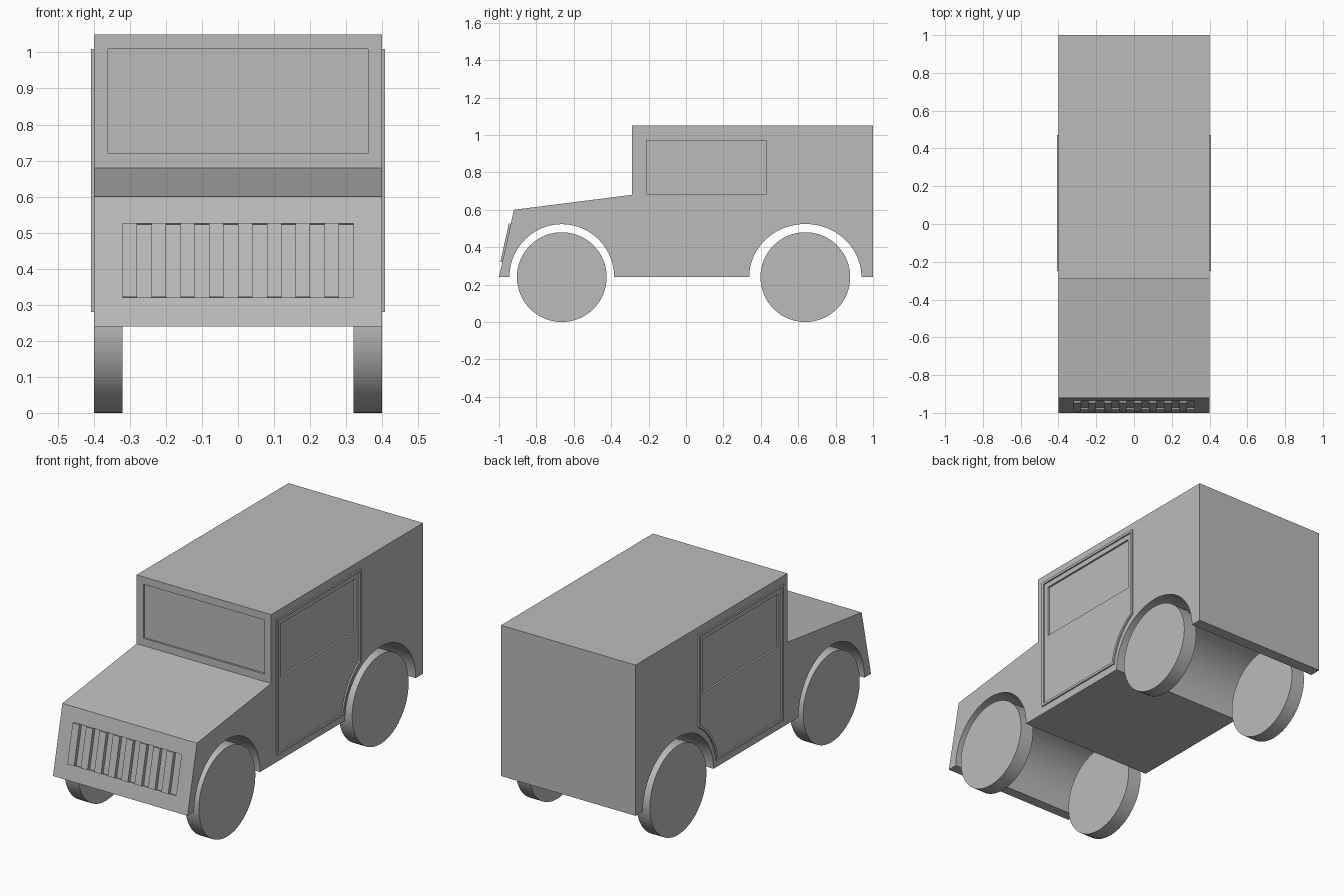
import bpy, bmesh, math
from mathutils import Matrix, Vector

if "Cube" in bpy.data.objects:
    bpy.data.objects.remove(bpy.data.objects["Cube"])

grey = bpy.data.materials.new("plain_grey")
grey.use_nodes = True
colour = (0.5, 0.5, 0.5, 1)
grey.diffuse_color = colour
grey.node_tree.nodes["Principled BSDF"].inputs["Base Color"].default_value = colour

HALF = 0.4            # half width of the body
BASE = 0.24           # underside and axle height
FRONT_AXLE, REAR_AXLE = -0.664, 0.638
SLOPE = math.atan2(0.08, 0.36)


def finish(bm, name, smooth=False):
    bmesh.ops.recalc_face_normals(bm, faces=bm.faces)
    mesh = bpy.data.meshes.new(name)
    bm.to_mesh(mesh)
    bm.free()
    mesh.materials.append(grey)
    obj = bpy.data.objects.new(name, mesh)
    bpy.context.collection.objects.link(obj)
    if smooth:
        smooth_edges(obj)
    return obj


def activate(obj):
    bpy.ops.object.select_all(action="DESELECT")
    obj.select_set(True)
    bpy.context.view_layer.objects.active = obj


def smooth_edges(obj):
    activate(obj)
    bpy.ops.object.shade_smooth_by_angle(angle=math.radians(30))


def add_box(bm, centre, size, tilt=0):
    matrix = (Matrix.Translation(centre) @ Matrix.Rotation(tilt, 4, "X")
              @ Matrix.Diagonal((*size, 1)))
    bmesh.ops.create_cube(bm, size=1, matrix=matrix)


def arc(y, wide, high, start, end, steps):
    angles = [start + (end - start) * i / steps for i in range(steps + 1)]
    return [(y + wide * math.cos(a), BASE + high * math.sin(a)) for a in angles]


def outline_face(bm, points, x):
    return bm.faces.new([bm.verts.new((x, y, z)) for y, z in points])


def extrude_x(bm, faces, distance):
    new = bmesh.ops.extrude_face_region(bm, geom=faces)["geom"]
    verts = [v for v in new if isinstance(v, bmesh.types.BMVert)]
    bmesh.ops.translate(bm, verts=verts, vec=(distance, 0, 0))


# Body: side profile with two wheel arches, extruded across the width
profile = [(-1, BASE), (-0.92, 0.6), (-0.29, 0.68), (-0.29, 1.05), (1, 1.05), (1, BASE)]
profile += arc(REAR_AXLE, 0.3, 0.284, 0, math.pi, 40)
profile += arc(FRONT_AXLE, 0.28, 0.283, 0, math.pi, 40)
bm = bmesh.new()
extrude_x(bm, [outline_face(bm, profile, -HALF)], 2 * HALF)
body = finish(bm, "body")

# Shallow recesses: windshield, door windows and grille slots
grille_centre = Vector((0, -0.96, 0.4225))
bm = bmesh.new()
add_box(bm, (0, -0.29, 0.865), (0.72, 0.02, 0.29))
for side in (-1, 1):
    add_box(bm, (side * HALF, 0.11, 0.827), (0.02, 0.64, 0.286))
for i in range(8):
    add_box(bm, grille_centre + Vector((-0.26 + 0.08 * i, 0, 0)), (0.04, 0.02, 0.21), -SLOPE)
cutter = finish(bm, "recess_cutter")
cutter.hide_render = True
cut = body.modifiers.new("recesses", "BOOLEAN")
cut.operation = "DIFFERENCE"
cut.solver = "EXACT"
cut.object = cutter
activate(body)
bpy.ops.object.modifier_apply(modifier=cut.name)
bpy.data.objects.remove(cutter)
smooth_edges(body)

# Grille bars standing proud between the slots
outward = Vector((0, -math.cos(SLOPE), math.sin(SLOPE))) * 0.0045
bm = bmesh.new()
for i in range(8):
    add_box(bm, grille_centre + outward + Vector((-0.3 + 0.08 * i, 0, 0)),
            (0.04, 0.011, 0.21), -SLOPE)
finish(bm, "grille_bars")

# Door trim: thin raised outline, cut back around the rear wheel arch
radius = 0.32
low = math.pi - math.asin(0.04 / radius)
high = math.acos((0.47 - REAR_AXLE) / radius)
door = [(-0.25, 1.01), (-0.25, 0.28)] + arc(REAR_AXLE, radius, radius, low, high, 12) + [(0.47, 1.01)]
for name, side in (("right_door_trim", -1), ("left_door_trim", 1)):
    bm = bmesh.new()
    panel = outline_face(bm, door, side * (HALF - 0.001))
    bm.normal_update()
    bmesh.ops.inset_region(bm, faces=[panel], thickness=0.013, use_boundary=True, use_even_offset=True)
    bmesh.ops.delete(bm, geom=[panel], context="FACES")
    extrude_x(bm, bm.faces[:], side * 0.009)
    finish(bm, name, smooth=True)

# Wheels: plain thin discs
for end, y in (("front", FRONT_AXLE), ("rear", REAR_AXLE)):
    for name, side in (("right", -1), ("left", 1)):
        bm = bmesh.new()
        bmesh.ops.create_cone(
            bm, cap_ends=True, segments=64, radius1=BASE, radius2=BASE, depth=0.08,
            matrix=Matrix.Translation((side * 0.36, y, BASE)) @ Matrix.Rotation(math.pi / 2, 4, "Y"))
        finish(bm, f"{end}_{name}_wheel", smooth=True)
